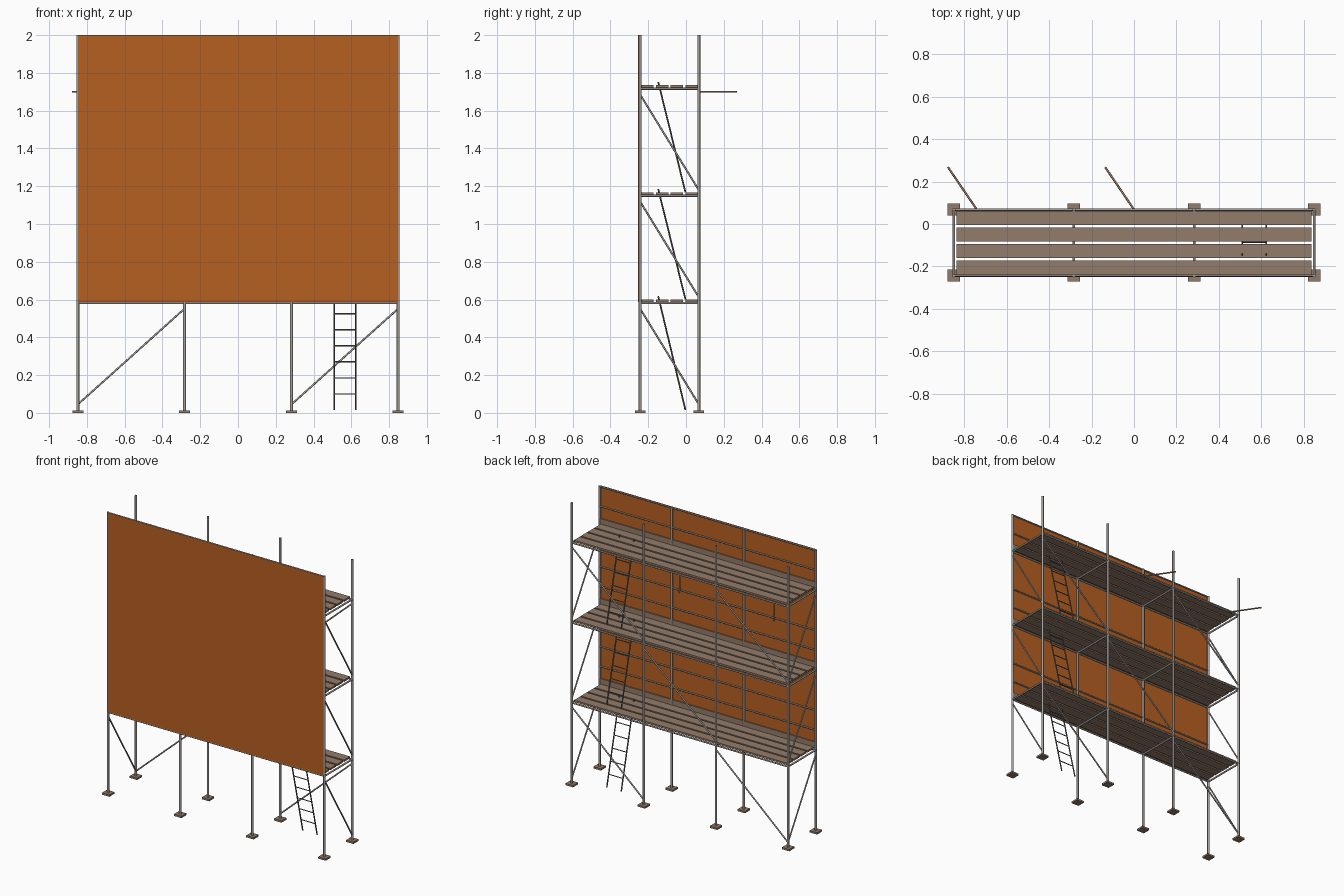
import bpy, math
from mathutils import Vector

if "Cube" in bpy.data.objects:
    bpy.data.objects.remove(bpy.data.objects["Cube"])

def mat(name, rgb):
    m = bpy.data.materials.new(name)
    m.diffuse_color = (*rgb, 1)
    m.use_nodes = True
    m.node_tree.nodes["Principled BSDF"].inputs["Base Color"].default_value = m.diffuse_color
    return m

STEEL = mat("galvanised_steel", (0.37, 0.35, 0.33))
DARK = mat("ladder_steel", (0.13, 0.13, 0.135))
WOOD = mat("weathered_wood", (0.29, 0.20, 0.145))
POLE = mat("tie_brown", (0.36, 0.20, 0.12))
NET = mat("orange_sheeting", (0.47, 0.115, 0.016))

def tube(name, a, b, r, m, sides=8):
    """Cylinder running from point a to point b."""
    a, b = Vector(a), Vector(b)
    d = b - a
    bpy.ops.mesh.primitive_cylinder_add(vertices=sides, radius=r, depth=d.length,
                                        location=(a + b) / 2)
    o = bpy.context.object
    o.rotation_euler = d.to_track_quat('Z', 'Y').to_euler()
    o.name = name
    o.data.materials.append(m)
    bpy.ops.object.shade_smooth_by_angle(angle=math.radians(50))
    return o

def box(name, lo, hi, m):
    """Box between two corners."""
    lo, hi = Vector(lo), Vector(hi)
    bpy.ops.mesh.primitive_cube_add(size=1, location=(lo + hi) / 2)
    o = bpy.context.object
    o.scale = hi - lo
    o.name = name
    o.data.materials.append(m)
    return o

XS = [-0.848, -0.283, 0.283, 0.848]
YF, YB = -0.243, 0.068
STEP = 0.567
LEDGER = [0.582 + STEP * i for i in range(3)]

# uprights on sole pads
for x in XS:
    for y in (YF, YB):
        box("sole_pad", (x - 0.029, y - 0.028, 0), (x + 0.029, y + 0.028, 0.013), WOOD)
        tube("upright", (x, y, 0.01), (x, y, 2.0), 0.008, STEEL)

for lvl, z in enumerate(LEDGER):
    base = STEP * lvl
    # ledgers and transoms
    for y in (YF, YB):
        tube("ledger", (XS[0], y, z), (XS[3], y, z), 0.006, STEEL)
    for x in XS:
        tube("transom", (x, YF, z), (x, YB, z), 0.006, STEEL)

    # deck planks
    pitch = (YB - YF) / 4
    for i in range(4):
        c = YF + pitch * (i + 0.5)
        box("deck_plank", (-0.835, c - 0.033, z + 0.006),
            (0.835, c + 0.033, z + 0.019), WOOD)

    # toe board and guard rails on the front
    box("toe_board", (-0.848, YF - 0.004, z + 0.012),
        (0.848, YF + 0.004, z + 0.056), WOOD)
    for h in (0.14, 0.28):
        tube("guard_rail", (XS[0], YF, z + h), (XS[3], YF, z + h), 0.005, STEEL)

    # end braces
    for x in (XS[0], XS[3]):
        tube("end_brace", (x, YF, base + 0.552), (x, YB, base + 0.045), 0.005, STEEL)

    # rear braces in a chequer pattern
    for bay in range(3):
        if (bay + lvl) % 2 == 0:
            tube("rear_brace", (XS[bay], YB, base + 0.045),
                 (XS[bay + 1], YB, base + 0.552), 0.005, STEEL)

    # ladder up to this deck
    z0 = 0.015 if lvl == 0 else LEDGER[lvl - 1] + 0.019
    z1 = z + 0.036
    lo, hi = Vector((0, -0.003, z0)), Vector((0, -0.147, z1))
    for x in (0.51, 0.623):
        off = Vector((x, 0, 0))
        tube("ladder_stile", lo + off, hi + off, 0.0045, DARK, 6)
    for i in range(6):
        p = lo.lerp(hi, (0.085 + 0.085 * i) / (z1 - z0))
        tube("ladder_rung", p + Vector((0.51, 0, 0)), p + Vector((0.623, 0, 0)),
             0.0035, DARK, 6)

# tie poles reaching back
for x in (-0.74, 0.0):
    tube("tie_pole", (x, YB, 1.70), (x - 0.136, 0.268, 1.70), 0.005, POLE)

# orange sheet over the front
box("front_sheet", (-0.848, YF - 0.010, 0.588), (0.848, YF - 0.008, 2.0), NET)
